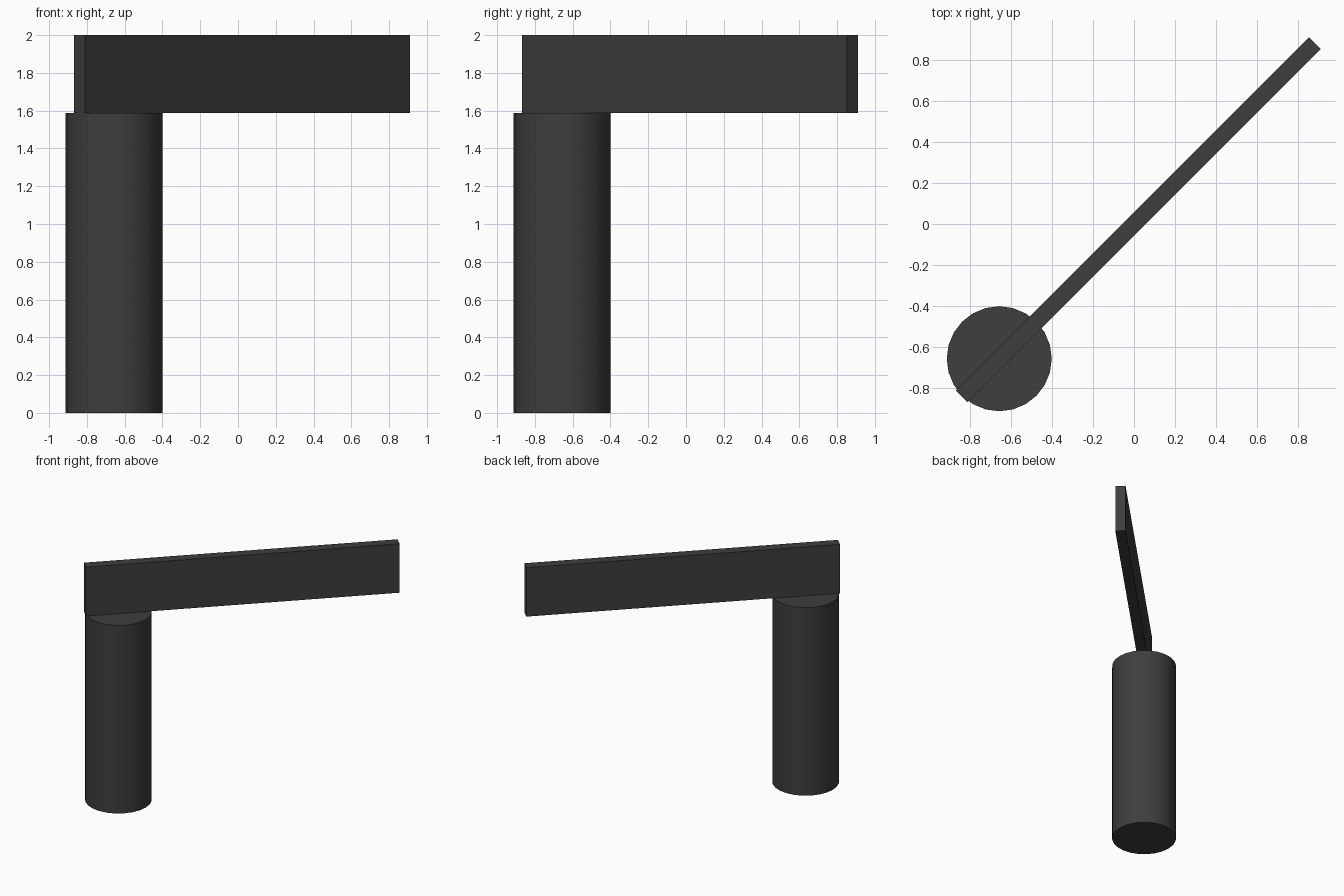
import bpy, math

if "Cube" in bpy.data.objects:
    bpy.data.objects.remove(bpy.data.objects["Cube"])

# dark grey finish shared by both parts
dark = bpy.data.materials.new("dark_grey")
dark.diffuse_color = (0.05, 0.047, 0.047, 1)
dark.use_nodes = True
dark.node_tree.nodes["Principled BSDF"].inputs["Base Color"].default_value = dark.diffuse_color

POST_TOP, TOP = 1.587, 2.0

# upright round post
bpy.ops.mesh.primitive_cylinder_add(vertices=24, radius=0.256, depth=POST_TOP,
                                    location=(-0.657, -0.657, POST_TOP / 2))
post = bpy.context.object
post.name = "post"
bpy.ops.object.shade_smooth_by_angle(angle=math.radians(30))
post.data.materials.append(dark)

# thin diagonal beam resting on the post
bpy.ops.mesh.primitive_cube_add(size=1, location=(0.021, 0.021, (POST_TOP + TOP) / 2),
                                rotation=(0, 0, math.radians(45)))
beam = bpy.context.object
beam.name = "beam"
beam.scale = (2.436, 0.082, TOP - POST_TOP)
bpy.ops.object.transform_apply(location=False, rotation=False, scale=True)
beam.data.materials.append(dark)
